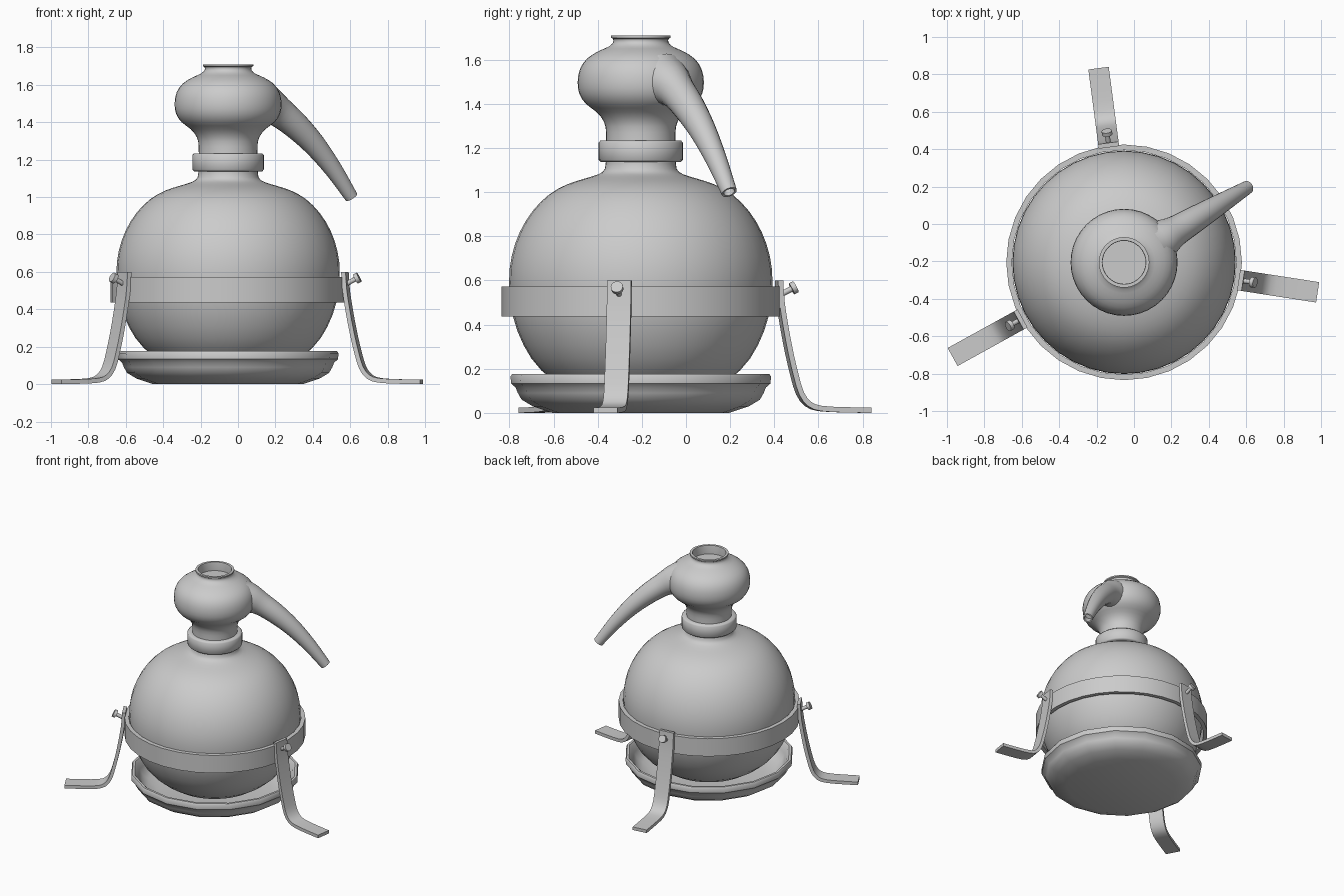
import bpy, bmesh
from math import sin, cos, pi, radians
from mathutils import Vector, Matrix

if "Cube" in bpy.data.objects:
    bpy.data.objects.remove(bpy.data.objects["Cube"])

AXIS = Vector((-0.053, -0.205, 0))   # vertical axis of the vessel


def finish(name, bm, angle=0.0, sharp=35):
    """Turn a bmesh into an object standing on the vessel axis."""
    bmesh.ops.remove_doubles(bm, verts=bm.verts, dist=1e-5)
    bmesh.ops.recalc_face_normals(bm, faces=bm.faces)
    me = bpy.data.meshes.new(name)
    bm.to_mesh(me)
    bm.free()
    ob = bpy.data.objects.new(name, me)
    bpy.context.collection.objects.link(ob)
    ob.location = AXIS
    ob.rotation_euler.z = radians(angle)
    bpy.ops.object.select_all(action='DESELECT')
    ob.select_set(True)
    bpy.context.view_layer.objects.active = ob
    bpy.ops.object.shade_smooth_by_angle(angle=radians(sharp))
    return ob


def spline(pts, n=3):
    """Catmull-Rom resampling of a coarse point list."""
    p = [Vector(q) for q in pts]
    p = [2 * p[0] - p[1]] + p + [2 * p[-1] - p[-2]]
    out = []
    for a, b, c, d in zip(p, p[1:], p[2:], p[3:]):
        for k in range(n):
            t = k / n
            out.append(0.5 * (2 * b + (c - a) * t + (2 * a - 5 * b + 4 * c - d) * t * t
                              + (3 * b - a - 3 * c + d) * t ** 3))
    return out + [p[-2]]


def loft(bm, rings, closed=False):
    """Bridge successive rings of coordinates with quads."""
    vs = [[bm.verts.new(c) for c in r] for r in rings]
    pairs = list(zip(vs, vs[1:])) + ([(vs[-1], vs[0])] if closed else [])
    n = len(vs[0])
    for a, b in pairs:
        for i in range(n):
            j = (i + 1) % n
            bm.faces.new((a[i], a[j], b[j], b[i]))
    return vs


def lathe(name, profile, sides=40, closed=False, sharp=35):
    bm = bmesh.new()
    rings = [[(max(r, 0.0005) * cos(2 * pi * i / sides), max(r, 0.0005) * sin(2 * pi * i / sides), z)
              for i in range(sides)] for r, z in profile]
    vs = loft(bm, rings, closed)
    if not closed:
        bm.faces.new(vs[0])
        bm.faces.new(vs[-1])
    return finish(name, bm, sharp=sharp)


# Dish under the vessel
lathe("base_dish", [(0.40, 0), (0.49, 0.03), (0.54, 0.06), (0.557, 0.09), (0.567, 0.115),
                    (0.588, 0.133), (0.59, 0.165), (0.583, 0.176), (0.566, 0.176), (0.552, 0.16),
                    (0.535, 0.12), (0.515, 0.08), (0.47, 0.05), (0.39, 0.03)], 16, sharp=40)

# Round boiler with its short neck
boiler = spline([(0, 0.035), (0.16, 0.045), (0.31, 0.09), (0.45, 0.192), (0.53, 0.305), (0.58, 0.44),
                 (0.597, 0.59), (0.585, 0.71), (0.548, 0.82), (0.49, 0.915), (0.415, 0.99),
                 (0.335, 1.035), (0.26, 1.06), (0.195, 1.08), (0.163, 1.105), (0.158, 1.16)], 2)
lathe("boiler", boiler)

# Support ring around the boiler
lathe("support_ring", [(0.60, 0.437), (0.63, 0.437), (0.63, 0.573), (0.60, 0.573)], 32, True)

# Collar joining boiler and head
lathe("neck_collar", [(0.15, 1.138), (0.183, 1.138), (0.191, 1.147), (0.191, 1.225),
                      (0.183, 1.234), (0.15, 1.234)], 40, True, 50)

# Bulbous head with a rimmed, recessed opening
head = spline([(0.158, 1.19), (0.157, 1.27), (0.167, 1.32), (0.20, 1.363), (0.248, 1.40),
               (0.278, 1.445), (0.286, 1.50), (0.275, 1.56), (0.242, 1.607), (0.19, 1.64),
               (0.145, 1.66), (0.125, 1.68), (0.126, 1.695)], 2)
lathe("still_head", head + [(0.135, 1.70), (0.135, 1.71), (0.117, 1.71), (0.115, 1.70), (0.115, 1.645)])

# Tapering, drooping spout: (outward, height, radius)
path = spline([(0.20, 1.50, 0.13), (0.255, 1.488, 0.105), (0.32, 1.455, 0.083), (0.42, 1.385, 0.073),
               (0.54, 1.28, 0.061), (0.66, 1.147, 0.048), (0.772, 1.0, 0.036)], 3)
bm = bmesh.new()
rings = []


def spout_ring(p, t, r):
    nrm = Vector((-t.z, 0, t.x))
    return [p + nrm * r * cos(2 * pi * i / 20) + Vector((0, r * sin(2 * pi * i / 20), 0)) for i in range(20)]


for k, q in enumerate(path):
    a, b = path[max(k - 1, 0)], path[min(k + 1, len(path) - 1)]
    t = Vector((b.x - a.x, 0, b.y - a.y)).normalized()
    rings.append(spout_ring(Vector((q.x, 0, q.y)), t, q.z))
tip = Vector((path[-1].x, 0, path[-1].y))
rings += [spout_ring(tip, t, 0.026), spout_ring(tip - t * 0.05, t, 0.026)]   # hollow mouth
ends = loft(bm, rings)
bm.faces.new(ends[-1])
finish("spout", bm, 31.3)

# Bent strap legs with tilted thumb screws
strap = spline([(0.632, 0.60), (0.639, 0.50), (0.656, 0.39), (0.679, 0.27), (0.704, 0.165),
                (0.728, 0.088), (0.765, 0.04), (0.82, 0.02), (0.93, 0.014), (1.047, 0.012)], 2)
for name, ang in (("back", 97.5), ("right", -8.8), ("left", 208.9)):
    bm = bmesh.new()
    rings = []
    for k, q in enumerate(strap):
        t = (strap[min(k + 1, len(strap) - 1)] - strap[max(k - 1, 0)]).normalized()
        n = Vector((-t.y, t.x)) * 0.012
        rings.append([(q.x + s * n.x, w * 0.055, q.y + s * n.y) for s, w in ((-1, -1), (-1, 1), (1, 1), (1, -1))])
    ends = loft(bm, rings)
    bm.faces.new(ends[0])
    bm.faces.new(ends[-1])
    finish(name + "_leg", bm, ang)

    bm = bmesh.new()
    d = Vector((0.89, 0, 0.46))
    for dist, r, length in ((0.035, 0.013, 0.09), (0.08, 0.028, 0.022)):
        m = Matrix.Translation(Vector((0.628, 0, 0.53)) + d * dist) @ d.to_track_quat('Z', 'Y').to_matrix().to_4x4()
        bmesh.ops.create_cone(bm, cap_ends=True, segments=12, radius1=r, radius2=r, depth=length, matrix=m)
    finish(name + "_thumb_screw", bm, ang)
